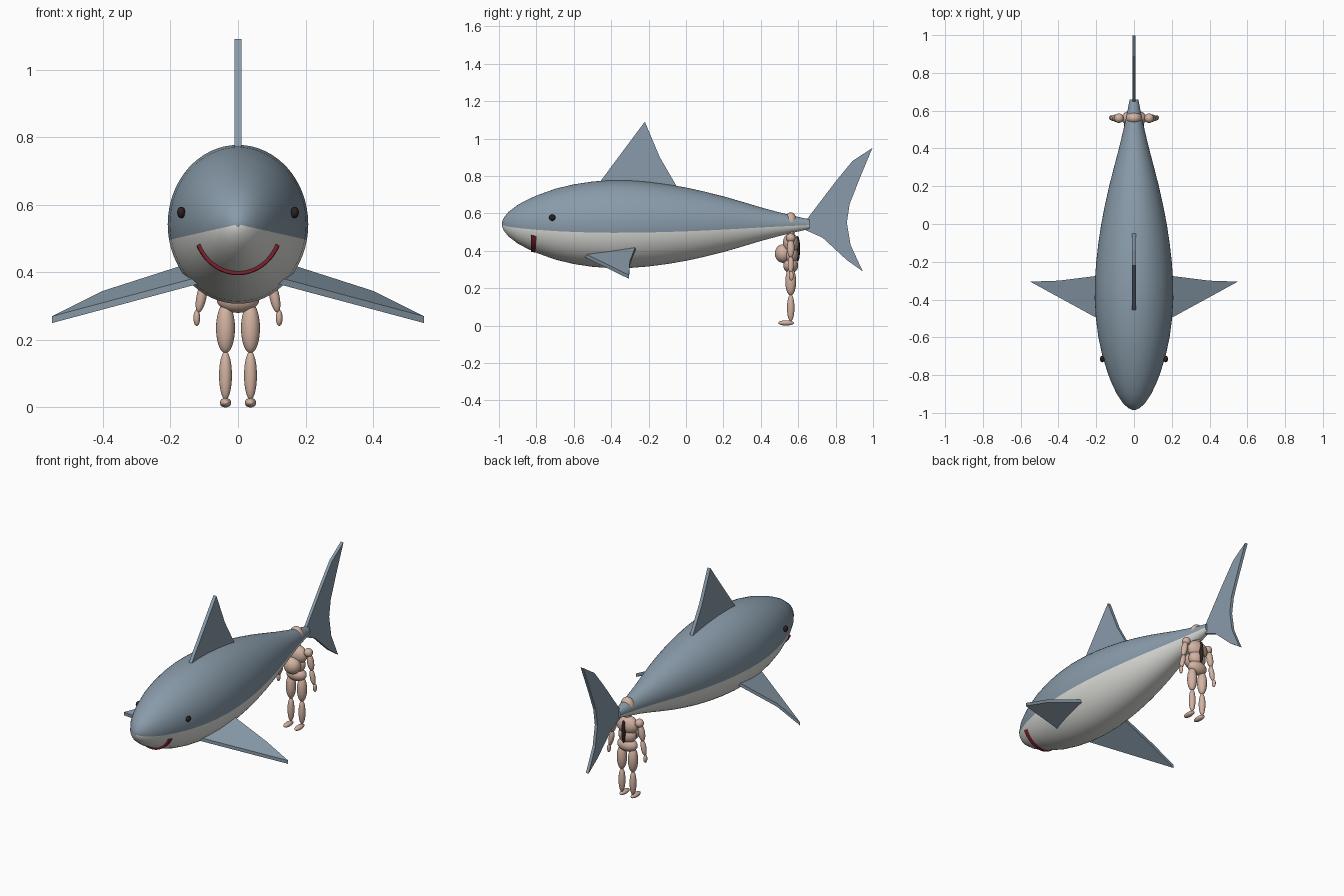
import bpy, bmesh
from math import sin, cos, pi, radians
from mathutils import Matrix, Vector

cube = bpy.data.objects.get("Cube")
if cube:
    bpy.data.objects.remove(cube)


def material(name, r, g, b):
    m = bpy.data.materials.new(name)
    m.use_nodes = True
    m.diffuse_color = (r, g, b, 1)
    m.node_tree.nodes["Principled BSDF"].inputs["Base Color"].default_value = (r, g, b, 1)
    return m


BLUE = material("slate_blue", 0.25, 0.33, 0.40)
BELLY = material("belly_white", 0.74, 0.74, 0.71)
SKIN = material("skin", 0.65, 0.45, 0.36)
RED = material("mouth_red", 0.20, 0.015, 0.025)
DARK = material("near_black", 0.022, 0.016, 0.015)


def finish(name, bm, *mats, smooth=True):
    bmesh.ops.recalc_face_normals(bm, faces=bm.faces)
    mesh = bpy.data.meshes.new(name)
    bm.to_mesh(mesh)
    bm.free()
    for m in mats:
        mesh.materials.append(m)
    ob = bpy.data.objects.new(name, mesh)
    bpy.context.collection.objects.link(ob)
    if smooth:
        bpy.ops.object.select_all(action="DESELECT")
        ob.select_set(True)
        bpy.context.view_layer.objects.active = ob
        bpy.ops.object.shade_smooth_by_angle(angle=radians(40))
    return ob


def loft(rings):
    """Skin closed rings of points and cap both ends."""
    bm = bmesh.new()
    rows = [[bm.verts.new(p) for p in ring] for ring in rings]
    n = len(rows[0])
    for a, b in zip(rows, rows[1:]):
        for i in range(n):
            j = (i + 1) % n
            bm.faces.new((a[i], a[j], b[j], b[i]))
    bm.faces.new(rows[0])
    bm.faces.new(rows[-1])
    return bm


def slab(name, outline, offset):
    """Flat fin: an outline extruded by an offset."""
    d = Vector(offset) / 2
    rings = [[Vector(p) + s * d for p in outline] for s in (-1, 1)]
    return finish(name, loft(rings), BLUE, smooth=False)


def ellipsoid(name, centre, radii, mat, tilt=0):
    bm = bmesh.new()
    m = (Matrix.Translation(centre) @ Matrix.Rotation(tilt, 4, "Y")
         @ Matrix.Diagonal((*radii, 1)))
    bmesh.ops.create_uvsphere(bm, u_segments=24, v_segments=14, radius=1, matrix=m)
    return finish(name, bm, mat)


# Shark body: elliptical sections along y, pale below a constant angle
AXIS, ASPECT, SIDES = 0.542, 0.885, 64
stations = [(-0.985, 0.008), (-0.975, 0.033), (-0.95, 0.065), (-0.9, 0.103),
            (-0.85, 0.130), (-0.8, 0.153), (-0.7, 0.189), (-0.6, 0.213),
            (-0.5, 0.228), (-0.4, 0.235), (-0.3, 0.234), (-0.2, 0.226),
            (-0.1, 0.213), (0, 0.196), (0.1, 0.174), (0.2, 0.149), (0.3, 0.12),
            (0.4, 0.09), (0.5, 0.063), (0.6, 0.039), (0.66, 0.026)]


def section(y, r):
    angles = [2 * pi * i / SIDES for i in range(SIDES)]
    return [(r * ASPECT * cos(a), y, AXIS + r * sin(a)) for a in angles]


bm = loft([section(y, r) for y, r in stations])
for f in bm.faces:
    c = f.calc_center_median()
    if len(f.verts) == 4 and (c.z - AXIS) < -0.225 * abs(c.x):
        f.material_index = 1
finish("shark_body", bm, BLUE, BELLY)

# Mouth: curved band hugging the lower jaw
rings = []
for i in range(33):
    a = radians(205 + 130 * i / 32)
    rings.append([(r * 0.9 * cos(a), y, AXIS + r * sin(a))
                  for r, y in ((0.136, -0.83), (0.149, -0.83), (0.151, -0.8), (0.136, -0.8))])
finish("mouth", loft(rings), RED)

# Upright fins
dorsal = [(-0.46, 0.74), (-0.455, 0.775), (-0.22, 1.09), (-0.14, 0.9), (-0.05, 0.745),
          (-0.06, 0.7)]
slab("dorsal_fin", [(-0.01, y, z) for y, z in dorsal], (0.02, 0, 0)).location.x = 0.01
tail = [(0.64, 0.56), (0.8, 0.77), (0.89, 0.88), (0.997, 0.95), (0.93, 0.79),
        (0.875, 0.65), (0.86, 0.55), (0.88, 0.43), (0.945, 0.29), (0.86, 0.35),
        (0.73, 0.47), (0.64, 0.51)]
slab("tail_fin", [(0, y, z) for y, z in tail], (0.018, 0, 0))

# Paired parts of the shark
for side, s in (("left", 1), ("right", -1)):
    slab(side + "_pectoral_fin",
         [(s * 0.12, -0.54, 0.375), (s * 0.55, -0.305, 0.26),
          (s * 0.4, -0.3, 0.335), (s * 0.16, -0.27, 0.412)], (0, 0, 0.02))
    ellipsoid(side + "_eye", (s * 0.168, -0.715, 0.577), (0.012, 0.017, 0.017), DARK)

# Standing figure hidden under the tail: centre parts
Y = 0.56
for name, y, z, radii in (
        ("figure_head", Y, 0.553, (0.042, 0.034, 0.052)),
        ("figure_neck", Y, 0.495, (0.02, 0.02, 0.03)),
        ("figure_chest", Y, 0.44, (0.068, 0.042, 0.055)),
        ("figure_belly", Y - 0.04, 0.385, (0.05, 0.045, 0.05)),
        ("figure_waist", Y, 0.38, (0.055, 0.04, 0.05)),
        ("figure_hips", Y, 0.32, (0.063, 0.04, 0.04))):
    ellipsoid(name, (0, y, z), radii, SKIN)
ellipsoid("back_strip", (0, Y + 0.037, 0.41), (0.013, 0.013, 0.068), DARK)

# Standing figure: limbs
limbs = (("shoulder", 0.08, Y, 0.468, (0.025, 0.025, 0.025), 0),
         ("upper_arm", 0.094, Y, 0.415, (0.019, 0.02, 0.052), -0.2),
         ("forearm", 0.108, Y, 0.328, (0.015, 0.016, 0.048), -0.2),
         ("hand", 0.122, Y + 0.003, 0.265, (0.01, 0.013, 0.024), 0),
         ("thigh", 0.037, Y, 0.235, (0.028, 0.029, 0.075), 0),
         ("calf", 0.037, Y, 0.095, (0.019, 0.02, 0.072), 0),
         ("foot", 0.037, Y - 0.025, 0.014, (0.017, 0.042, 0.014), 0))
for side, s in (("left", 1), ("right", -1)):
    for name, x, y, z, radii, tilt in limbs:
        ellipsoid(f"figure_{side}_{name}", (s * x, y, z), radii, SKIN, s * tilt)
